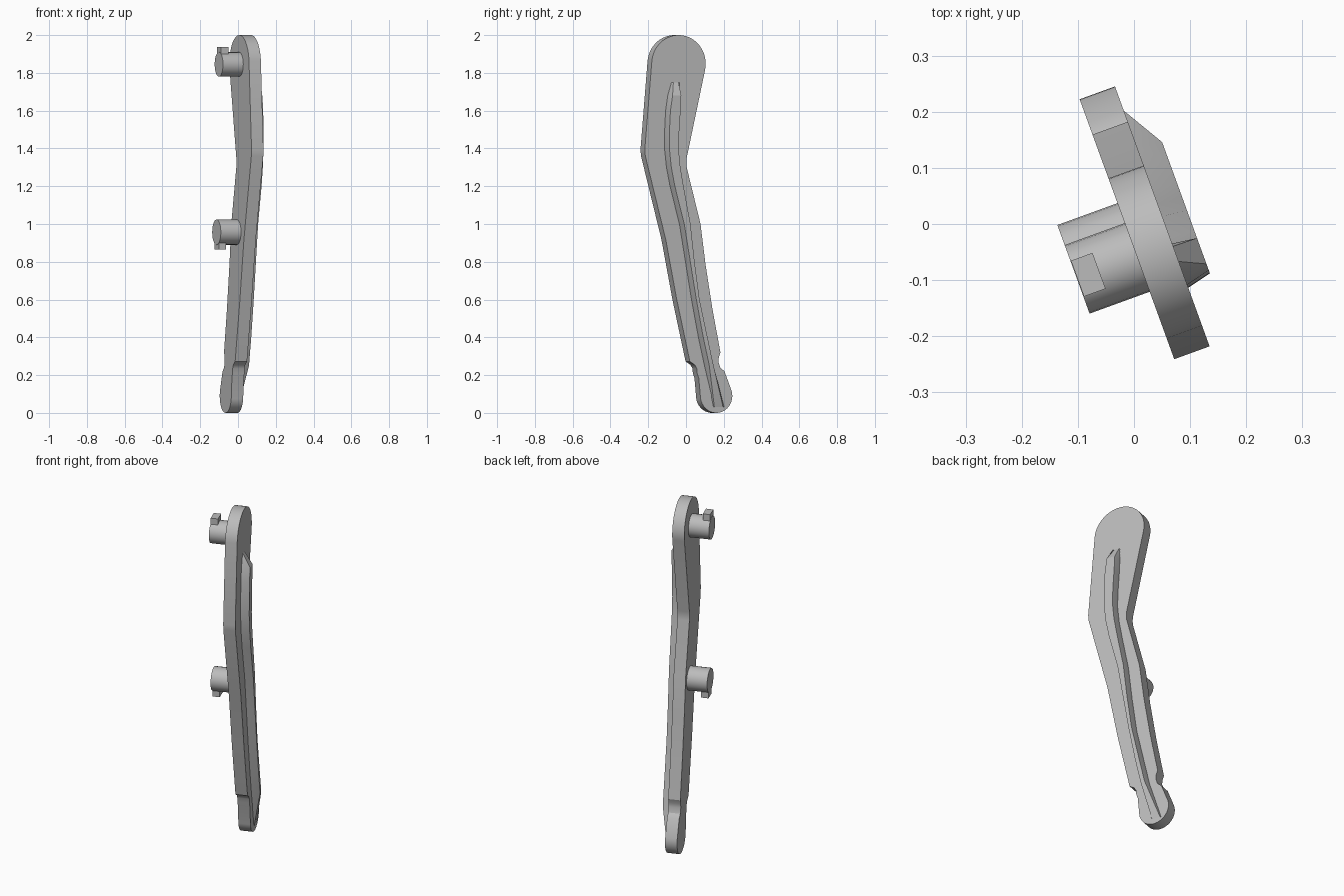
import bpy, bmesh
from math import sin, cos, pi, radians

cube = bpy.data.objects.get("Cube")
if cube:
    bpy.data.objects.remove(cube)

GREY = (0.5, 0.5, 0.5, 1)
grey = bpy.data.materials.new("grey metal")
grey.use_nodes = True
grey.diffuse_color = GREY
grey.node_tree.nodes["Principled BSDF"].inputs["Base Color"].default_value = GREY

TURN = radians(20)              # the whole lever is turned about z
BACK, FACE, RIB_TOP, PEG_END = -0.015, 0.052, 0.097, -0.129


def arc(cu, cz, r, start, end, steps):
    angles = [radians(start + (end - start) * i / steps) for i in range(steps + 1)]
    return [(cu + r * cos(a), cz + r * sin(a)) for a in angles]


def loft(name, rings):
    """Skin a list of equal-length closed rings and cap both ends."""
    bm = bmesh.new()
    loops = [[bm.verts.new(p) for p in ring] for ring in rings]
    n = len(loops[0])
    for a, b in zip(loops, loops[1:]):
        for i in range(n):
            j = (i + 1) % n
            bm.faces.new((a[i], a[j], b[j], b[i]))
    bm.faces.new(loops[0][::-1])
    bm.faces.new(loops[-1])
    bmesh.ops.recalc_face_normals(bm, faces=bm.faces[:])
    mesh = bpy.data.meshes.new(name)
    bm.to_mesh(mesh)
    bm.free()
    mesh.materials.append(grey)
    obj = bpy.data.objects.new(name, mesh)
    bpy.context.collection.objects.link(obj)
    obj.rotation_euler.z = TURN
    bpy.ops.object.select_all(action="DESELECT")
    obj.select_set(True)
    bpy.context.view_layer.objects.active = obj
    bpy.ops.object.shade_smooth_by_angle(angle=radians(30))
    return obj


def extrude(name, outline, x0, x1):
    return loft(name, [[(x, u, z) for u, z in outline] for x in (x0, x1)])


# Lever plate: rounded ends, bent middle, a notch on each side near the foot
right_side = [(0.198, 0.22), (0.174, 0.24), (0.164, 0.27), (0.166, 0.295), (0.175, 0.32),
              (0.13, 0.55), (0.091, 0.786), (0.063, 1.0), (-0.015, 1.30), (-0.017, 1.325),
              (-0.015, 1.35)]
left_side = [(-0.251, 1.394), (-0.248, 1.36), (-0.133, 0.918), (-0.071, 0.6),
             (0.003, 0.272), (0.03, 0.255), (0.042, 0.235), (0.044, 0.21), (0.053, 0.185)]
outline = (right_side + arc(-0.06, 1.848, 0.152, -12, 175, 28)
           + left_side + arc(0.152, 0.09, 0.09, 190, 378, 20))
extrude("lever_plate", outline, BACK, FACE)

# Raised rib following the bend: height z, left foot, right top edge, top level
stations = [(1.75, -0.101, -0.061, FACE), (1.68, -0.122, -0.062, RIB_TOP),
            (1.6, -0.134, -0.066, RIB_TOP), (1.5, -0.139, -0.073, RIB_TOP),
            (1.4, -0.14, -0.077, RIB_TOP), (1.3, -0.129, -0.067, RIB_TOP),
            (1.2, -0.109, -0.049, RIB_TOP), (1.0, -0.056, -0.01, RIB_TOP),
            (0.8, -0.022, 0.013, RIB_TOP), (0.6, 0.012, 0.041, RIB_TOP),
            (0.4, 0.051, 0.086, RIB_TOP), (0.25, 0.085, 0.12, RIB_TOP),
            (0.03, 0.13, 0.19, FACE)]
rings = []
for z, left, right, top in stations:
    rings.append([(FACE - 0.007, left, z), (FACE, left, z), (top, left + 0.011, z),
                  (top, right, z), (FACE, right + 0.006, z), (FACE - 0.007, right + 0.006, z)])
loft("rib", rings)

# Two pegs on the back, each with a small locking tab pointing outward
for name, u, z, r, way in (("upper", -0.058, 1.845, 0.065, 1), ("lower", -0.022, 0.957, 0.067, -1)):
    extrude(name + "_peg", arc(u, z, r, 0, 345, 23), PEG_END, BACK + 0.01)
    z0, z1 = z + way * 0.03, z + way * 0.092
    extrude(name + "_tab", [(u - 0.033, z0), (u + 0.035, z0), (u + 0.035, z1), (u - 0.033, z1)],
            PEG_END + 0.001, -0.087)
